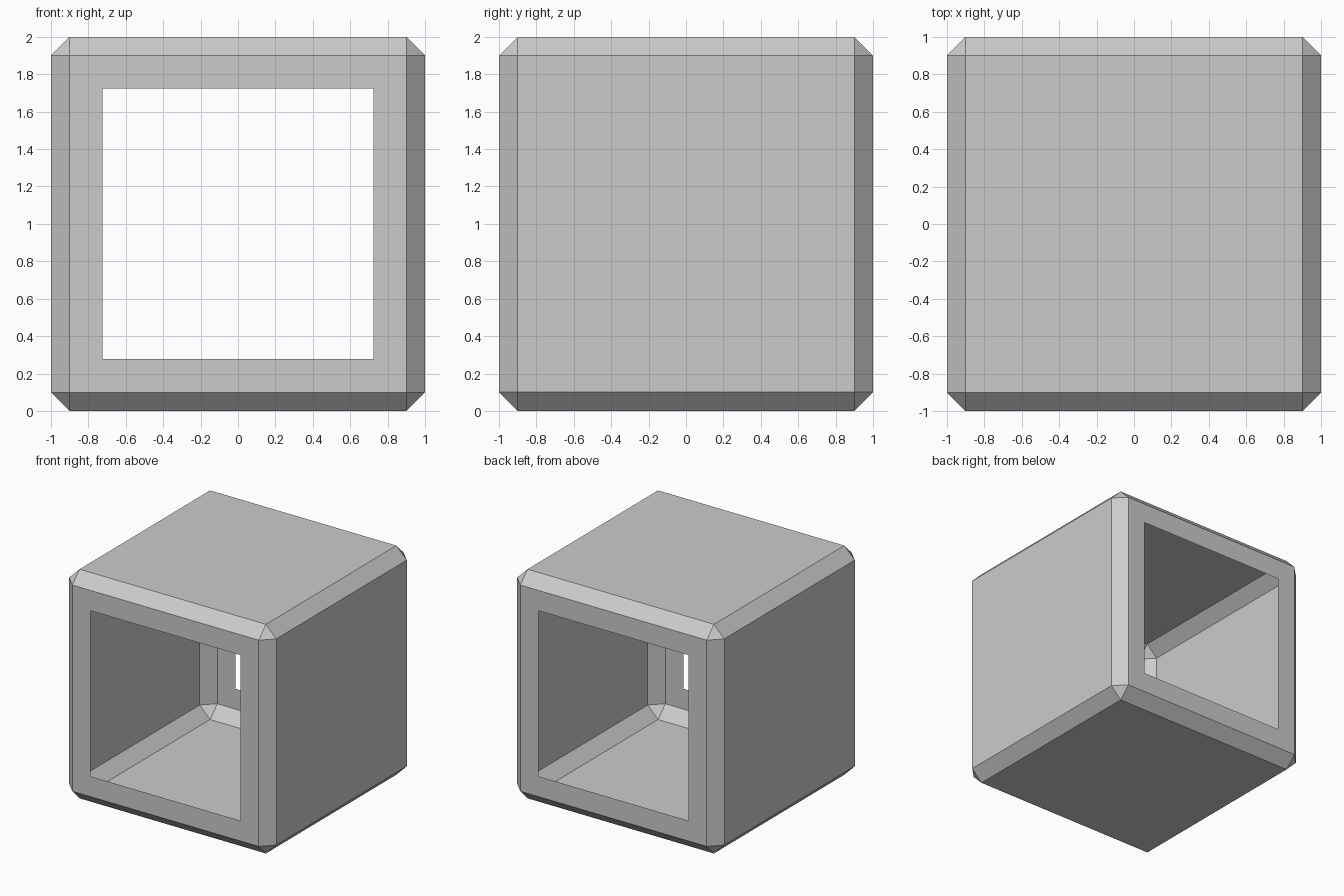
import bpy
import bmesh
from mathutils import Matrix

if "Cube" in bpy.data.objects:
    bpy.data.objects.remove(bpy.data.objects["Cube"])

SIZE, CHAMFER, INSET = 2.0, 0.1, 0.177

# Chamfered box shell standing on the ground
bm = bmesh.new()
bmesh.ops.create_cube(bm, size=SIZE, matrix=Matrix.Translation((0, 0, SIZE / 2)))
bmesh.ops.bevel(bm, geom=bm.edges[:], offset=CHAMFER, offset_type='OFFSET',
                segments=1, profile=0.5, affect='EDGES')

# Square openings through the front and back faces
bm.normal_update()
ends = [f for f in bm.faces if abs(f.normal.y) > 0.99]
bmesh.ops.inset_individual(bm, faces=ends, thickness=INSET, use_even_offset=True)
bmesh.ops.delete(bm, geom=ends, context='FACES')

mesh = bpy.data.meshes.new("open_box_shell")
bm.to_mesh(mesh)
bm.free()
shell = bpy.data.objects.new("open_box_shell", mesh)
bpy.context.collection.objects.link(shell)
